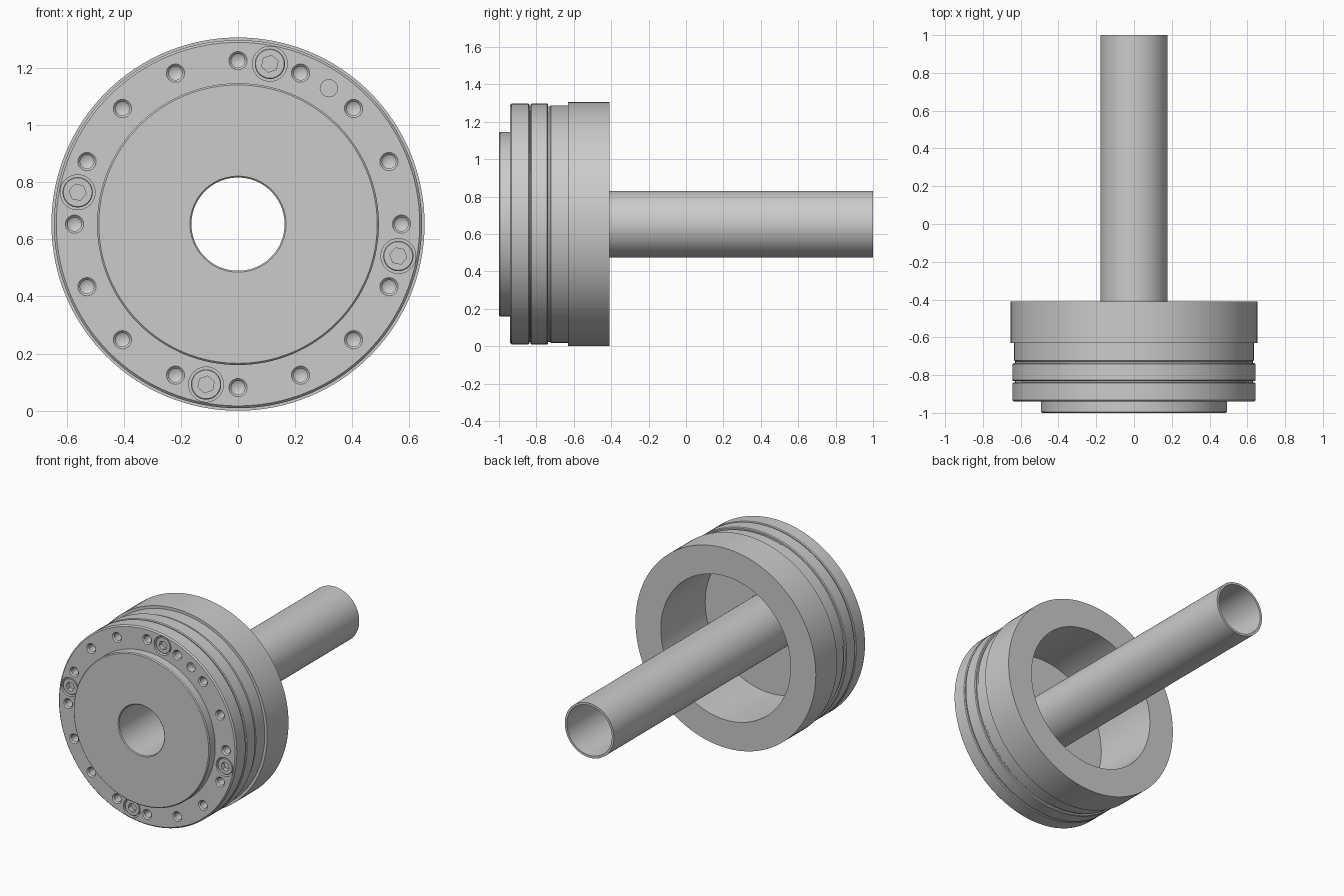
import bpy, bmesh
from math import pi, sin, cos, radians
from mathutils import Vector

if "Cube" in bpy.data.objects:
    bpy.data.objects.remove(bpy.data.objects["Cube"], do_unlink=True)

CENTRE_Z = 0.653      # height of the main axis
BOLT_CIRCLE = 0.572   # radius of the ring of holes
FACE = -0.94          # front face of the flange

metal = bpy.data.materials.new("grey metal")
metal.use_nodes = True
GREY = (0.6, 0.6, 0.6, 1)
metal.diffuse_color = GREY
metal.node_tree.nodes["Principled BSDF"].inputs["Base Color"].default_value = GREY


def lathe(bm, profile, steps, at=(0, 0), turn=0.0):
    """Spin (radius, y) points round an axis along y through at = (x, z)."""
    verts = [bm.verts.new((at[0] + r * cos(turn), y, at[1] + r * sin(turn)))
             for r, y in profile]
    edges = [bm.edges.new(pair) for pair in zip(verts, verts[1:])]
    bmesh.ops.spin(bm, geom=verts + edges, cent=(at[0], 0, at[1]),
                   axis=(0, 1, 0), angle=2 * pi, steps=steps)


def make(name, bm):
    bmesh.ops.remove_doubles(bm, verts=bm.verts[:], dist=1e-5)
    bmesh.ops.recalc_face_normals(bm, faces=bm.faces[:])
    mesh = bpy.data.meshes.new(name)
    bm.to_mesh(mesh)
    bm.free()
    mesh.materials.append(metal)
    obj = bpy.data.objects.new(name, mesh)
    bpy.context.collection.objects.link(obj)
    return obj


def cut_and_shade(obj, cutter):
    """Cut the holes, then smooth the curved walls."""
    mod = obj.modifiers.new("holes", 'BOOLEAN')
    mod.operation = 'DIFFERENCE'
    mod.solver = 'EXACT'
    mod.object = cutter
    bpy.ops.object.select_all(action='DESELECT')
    bpy.context.view_layer.objects.active = obj
    obj.select_set(True)
    bpy.ops.object.modifier_apply(modifier=mod.name)
    bpy.data.objects.remove(cutter, do_unlink=True)
    bpy.ops.object.shade_smooth_by_angle(angle=radians(30))


def on_circle(degrees):
    """Point on the bolt circle, clockwise from the top."""
    a = radians(degrees)
    return BOLT_CIRCLE * sin(a), CENTRE_Z + BOLT_CIRCLE * cos(a)


# Housing: front boss, two flanges with grooves, collar, rear ring, cavity, tube
body = [
    (0.168, -1), (0.487, -1), (0.493, -0.994), (0.493, FACE),
    (0.636, FACE), (0.644, -0.932), (0.644, -0.843), (0.639, -0.838),
    (0.63, -0.838), (0.63, -0.831), (0.639, -0.831), (0.644, -0.826),
    (0.644, -0.742), (0.639, -0.737), (0.63, -0.737), (0.63, -0.727),
    (0.635, -0.722), (0.635, -0.63), (0.653, -0.63), (0.653, -0.41),
    (0.47, -0.41), (0.47, -0.87), (0.178, -0.87), (0.178, 1),
    (0.163, 1), (0.163, -0.995),
]
bm = bmesh.new()
lathe(bm, body + body[:1], 128, (0, CENTRE_Z))
housing = make("housing_and_tube", bm)

# Drilled holes, plain pin hole and screw counterbores
drill = [(0, FACE - 0.01), (0.042, FACE - 0.01), (0.024, FACE + 0.008),
         (0.024, FACE + 0.07), (0, FACE + 0.084)]
pin = [(0, FACE - 0.01), (0.03, FACE - 0.01), (0.03, FACE + 0.05), (0, FACE + 0.05)]
bore = [(0, FACE - 0.01), (0.061, FACE - 0.01), (0.061, FACE + 0.06), (0, FACE + 0.06)]
SCREWS = [11.25 + 90 * i for i in range(4)]
bm = bmesh.new()
for i in range(16):
    lathe(bm, drill, 24, on_circle(22.5 * i))
lathe(bm, pin, 24, on_circle(33.75))
for d in SCREWS:
    lathe(bm, bore, 40, on_circle(d))
cut_and_shade(housing, make("hole_cutter", bm))

# Socket head screws sitting in the counterbores
head = [(0, FACE + 0.005), (0.05, FACE + 0.005), (0.053, FACE + 0.008),
        (0.053, FACE + 0.065), (0, FACE + 0.065)]
socket = [(0, FACE - 0.01), (0.03, FACE - 0.01), (0.03, FACE + 0.035), (0, FACE + 0.035)]
for i, d in enumerate(SCREWS):
    bm = bmesh.new()
    lathe(bm, head, 40, on_circle(d))
    screw = make(f"socket_screw_{i + 1}", bm)
    bm = bmesh.new()
    lathe(bm, socket, 6, on_circle(d), radians(90 - d))
    cut_and_shade(screw, make("socket_cutter", bm))
